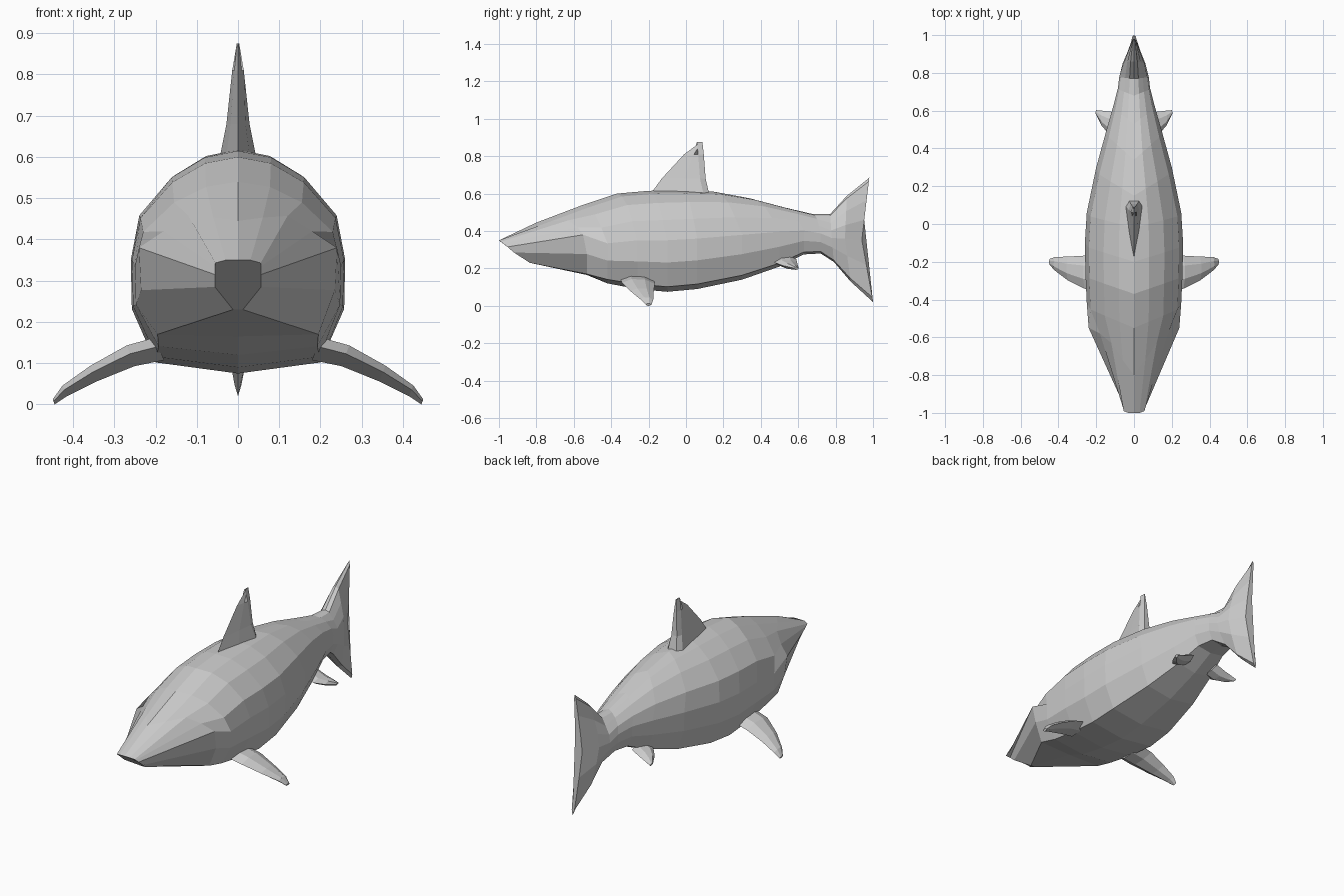
import bpy, bmesh

if "Cube" in bpy.data.objects:
    bpy.data.objects.remove(bpy.data.objects["Cube"])


def loft(name, rings):
    """Skin a list of closed rings with quads and cap both ends."""
    bm = bmesh.new()
    loops = [[bm.verts.new(p) for p in ring] for ring in rings]
    n = len(loops[0])
    for a, b in zip(loops, loops[1:]):
        for i in range(n):
            j = (i + 1) % n
            bm.faces.new((a[i], a[j], b[j], b[i]))
    bm.faces.new(loops[0])
    bm.faces.new(loops[-1])
    bmesh.ops.recalc_face_normals(bm, faces=bm.faces)
    mesh = bpy.data.meshes.new(name)
    bm.to_mesh(mesh)
    bm.free()
    obj = bpy.data.objects.new(name, mesh)
    bpy.context.collection.objects.link(obj)
    return obj


def full(half):
    """Mirror a half ring, running from top centre to bottom centre."""
    return half + [(-x, y, z) for x, y, z in half[-2:0:-1]]


# Snout and jaw line
snout = [(0, -1, .35), (.03, -1, .35), (.055, -.99, .343), (.056, -.98, .335),
         (.056, -.955, .315), (.056, -.92, .285), (.012, -.835, .23), (0, -.835, .23)]
head = [(0, -.8, .445), (.06, -.72, .453), (.12, -.63, .457), (.18, -.58, .42),
        (.24, -.55, .38), (.235, -.53, .277), (.195, -.53, .17), (0, -.53, .165)]
rings = [full(snout), full(head)]

# Trunk: y at top, y at side, top z, bottom z, half width
BODY = [(0, 1), (.31, .97), (.62, .88), (.92, .71), (1, .51), (.99, .29), (.77, .05), (0, 0)]
for yt, ys, zt, zb, w in [
        (-.55, -.42, .54, .12, .25), (-.37, -.26, .60, .09, .257),
        (-.2, -.1, .615, .075, .26), (-.02, .06, .618, .09, .25),
        (.15, .3, .61, .14, .20), (.34, .5, .575, .21, .145),
        (.53, .63, .525, .275, .108), (.68, .72, .49, .28, .085)]:
    rings.append(full([(fx * w, yt + (ys - yt) * min(i / 4, 1), zb + fz * (zt - zb))
                       for i, (fx, fz) in enumerate(BODY)]))

# Tail fin: y at top, middle and bottom, top z, bottom z, half width
TAIL = [(0, 1), (.3, .97), (.6, .82), (.9, .66), (1, .5), (.85, .3), (.45, .04), (0, 0)]
for yt, ym, yb, zt, zb, w in [(.77, .78, .79, .49, .235, .078),
                              (.86, .85, .88, .588, .13, .06),
                              (.98, .94, 1.0, .685, .02, .018)]:
    half = []
    for fx, fz in TAIL:
        k = 2 * fz - 1
        y = ym + (yt - ym) * k if k > 0 else ym - (yb - ym) * k
        half.append((fx * w, y, zb + fz * (zt - zb)))
    rings.append(full(half))
loft("body", rings)

# Dorsal fin: z, front y, rear y, half width (wedge, thick at the rear)
loft("dorsal_fin", [[(0, f, z), (w * .65, f + (r - f) * .5, z), (w, r - .03, z), (w * .6, r, z),
                     (-w * .6, r, z), (-w, r - .03, z), (-w * .65, f + (r - f) * .5, z)]
                    for z, f, r, w in [(.57, -.21, .13, .05), (.68, -.13, .105, .028),
                                       (.81, -.01, .095, .014), (.875, .077, .088, .003)]])


def side_fin(name, side, sections):
    """Lens-shaped fin from sections: x, y, z, chord, thickness."""
    lens = [(-.5, .1), (-.2, .5), (.2, .45), (.5, 0), (.2, -.45), (-.2, -.5)]
    loft(name, [[(side * (x + v * t * .4), y + u * c, z + v * t) for u, v in lens]
                for x, y, z, c, t in sections])


# Paired fins
for side, label in ((1, "left"), (-1, "right")):
    side_fin("pectoral_fin_" + label, side,
             [(.19, -.26, .135, .18, .055), (.26, -.255, .118, .175, .05),
              (.35, -.235, .075, .125, .038), (.42, -.21, .033, .07, .026),
              (.447, -.2, .006, .03, .012)])
    side_fin("pelvic_fin_" + label, side,
             [(.08, .53, .25, .12, .04), (.13, .535, .227, .12, .035),
              (.17, .56, .212, .08, .028), (.2, .59, .2, .025, .015)])
